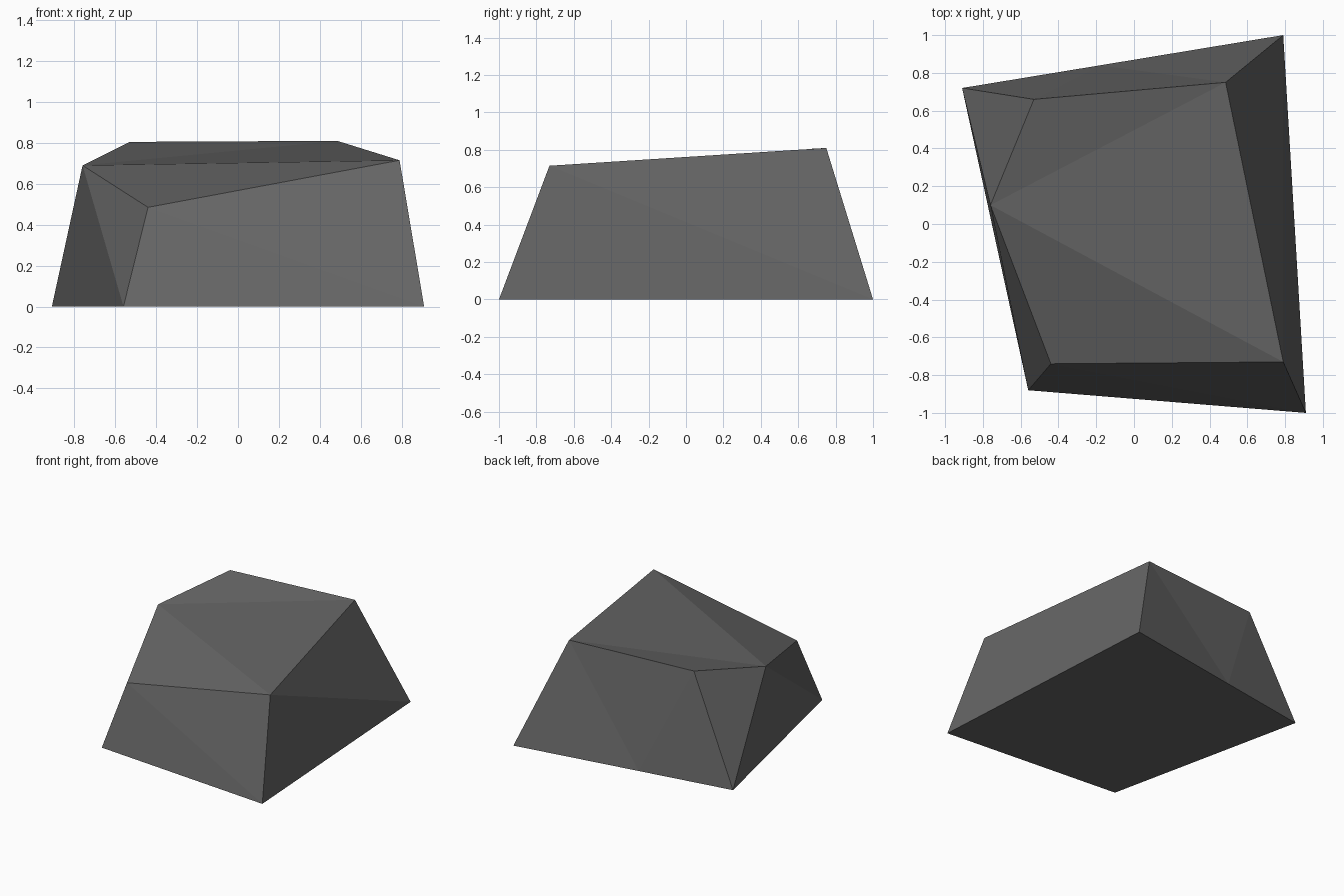
import bpy
import bmesh

if "Cube" in bpy.data.objects:
    bpy.data.objects.remove(bpy.data.objects["Cube"])

# Stone colour
stone = bpy.data.materials.new("dark_grey_stone")
stone.diffuse_color = (0.13, 0.13, 0.13, 1)
stone.use_nodes = True
stone.node_tree.nodes["Principled BSDF"].inputs["Base Color"].default_value = stone.diffuse_color

# Ground outline, with one extra point along the back edge
base = [(-0.56, -0.88, 0), (0.91, -1.0, 0), (0.79, 1.0, 0),
        (-0.18, 0.84, 0), (-0.91, 0.72, 0)]
# Chiselled upper rim: front left, front right, back right, back left, left peak
rim = [(-0.44, -0.74, 0.485), (0.79, -0.73, 0.715), (0.485, 0.75, 0.81),
       (-0.53, 0.66, 0.805), (-0.76, 0.10, 0.69)]

bm = bmesh.new()
b = [bm.verts.new(p) for p in base]
r = [bm.verts.new(p) for p in rim]

facets = [
    b[::-1],                                        # underside
    (b[0], b[1], r[0]), (b[1], r[1], r[0]),         # front
    (b[1], b[2], r[1]), (b[2], r[2], r[1]),         # right
    (b[2], b[3], r[2]), (b[3], r[3], r[2]),         # back
    (b[3], b[4], r[3]),                             # back corner
    (b[4], r[4], r[3]),                             # left chip
    (b[4], b[0], r[4]), (b[0], r[0], r[4]),         # left
    (r[0], r[1], r[4]),                             # sloping front of top
    (r[1], r[2], r[4]), (r[2], r[3], r[4]),         # top
]
for f in facets:
    bm.faces.new(f)
bmesh.ops.recalc_face_normals(bm, faces=bm.faces)

mesh = bpy.data.meshes.new("rock")
bm.to_mesh(mesh)
bm.free()
mesh.materials.append(stone)
rock = bpy.data.objects.new("rock", mesh)
bpy.context.collection.objects.link(rock)
